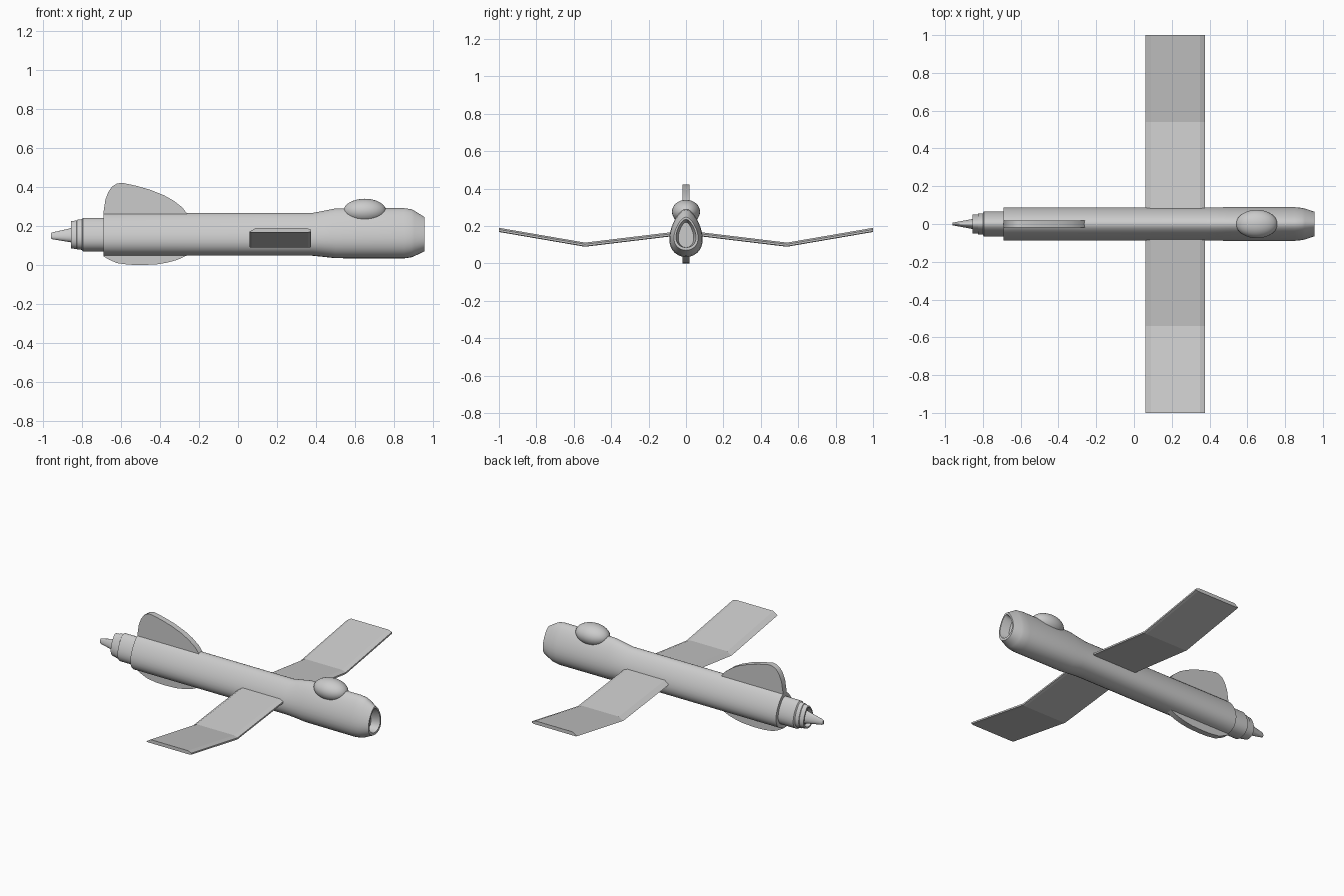
import bpy, bmesh, math

if "Cube" in bpy.data.objects:
    bpy.data.objects.remove(bpy.data.objects["Cube"])

grey = bpy.data.materials.new("light_grey")
grey.diffuse_color = (0.6, 0.6, 0.6, 1)
grey.use_nodes = True
grey.node_tree.nodes["Principled BSDF"].inputs["Base Color"].default_value = grey.diffuse_color


def finish(name, bm, smooth=True):
    bmesh.ops.recalc_face_normals(bm, faces=bm.faces)
    me = bpy.data.meshes.new(name)
    bm.to_mesh(me)
    bm.free()
    ob = bpy.data.objects.new(name, me)
    bpy.context.collection.objects.link(ob)
    me.materials.append(grey)
    if smooth:
        bpy.ops.object.select_all(action='DESELECT')
        ob.select_set(True)
        bpy.context.view_layer.objects.active = ob
        bpy.ops.object.shade_smooth_by_angle(angle=math.radians(30))
    return ob


def loft(name, sections, egg=0.3, n=32):
    """Skin egg-shaped rings; each section is (x, half width, bottom z, top z)."""
    bm = bmesh.new()
    rings = []
    for x, w, lo, hi in sections:
        ring = []
        for i in range(n):
            t = 2 * math.pi * i / n
            y = w * math.sin(t) * (1 - egg * math.cos(t)) / 1.06
            ring.append(bm.verts.new((x, y, (lo + hi) / 2 + (hi - lo) / 2 * math.cos(t))))
        rings.append(ring)
    for a, b in zip(rings, rings[1:]):
        for i in range(n):
            j = (i + 1) % n
            bm.faces.new((a[i], a[j], b[j], b[i]))
    bm.faces.new(rings[0])
    bm.faces.new(rings[-1])
    return finish(name, bm)


# Fuselage with nose intake recess
loft("fuselage", [
    (-0.69, 0.09, 0.048, 0.267), (0.38, 0.09, 0.048, 0.267), (0.44, 0.09, 0.042, 0.278),
    (0.50, 0.091, 0.035, 0.29), (0.85, 0.091, 0.034, 0.292), (0.89, 0.087, 0.04, 0.286),
    (0.905, 0.083, 0.046, 0.278), (0.955, 0.066, 0.07, 0.247),
    (0.955, 0.055, 0.085, 0.235), (0.90, 0.042, 0.085, 0.22)])

# Stepped exhaust nozzle with recess, and tail cone
loft("exhaust_nozzle", [
    (-0.68, 0.068, 0.07, 0.242), (-0.795, 0.068, 0.07, 0.242), (-0.80, 0.058, 0.078, 0.235),
    (-0.825, 0.056, 0.08, 0.232), (-0.827, 0.052, 0.082, 0.228), (-0.855, 0.05, 0.085, 0.226),
    (-0.855, 0.043, 0.095, 0.215), (-0.83, 0.04, 0.1, 0.21)])
loft("tail_cone", [
    (-0.82, 0.034, 0.105, 0.2), (-0.86, 0.026, 0.117, 0.188),
    (-0.95, 0.009, 0.132, 0.168), (-0.96, 0.007, 0.136, 0.164)])

# Cranked wings, mirrored left and right
profile = [(0.06, -0.008), (0.09, 0.011), (0.35, 0.011), (0.375, 0.002),
           (0.375, -0.008), (0.36, -0.011), (0.07, -0.011)]
stations = [(0.0, 0.165), (0.54, 0.1), (1.0, 0.179)]
for side, label in ((1, "left"), (-1, "right")):
    bm = bmesh.new()
    rows = [[bm.verts.new((x, side * y, z + dz)) for x, dz in profile] for y, z in stations]
    for a, b in zip(rows, rows[1:]):
        for i in range(len(profile)):
            j = (i + 1) % len(profile)
            bm.faces.new((a[i], a[j], b[j], b[i]))
    bm.faces.new(rows[0])
    bm.faces.new(rows[-1])
    finish(label + "_wing", bm, smooth=False)


def fin(name, outline, half=0.018):
    bm = bmesh.new()
    face = bm.faces.new([bm.verts.new((x, -half, z)) for x, z in outline])
    new = bmesh.ops.extrude_face_region(bm, geom=[face])["geom"]
    bmesh.ops.translate(bm, vec=(0, 2 * half, 0),
                        verts=[v for v in new if isinstance(v, bmesh.types.BMVert)])
    finish(name, bm)


# Upper and lower tail fins
fin("upper_fin", [(-0.69, 0.24), (-0.69, 0.27), (-0.68, 0.335), (-0.665, 0.375), (-0.645, 0.403),
                  (-0.62, 0.418), (-0.595, 0.422), (-0.52, 0.406), (-0.45, 0.386), (-0.38, 0.358),
                  (-0.33, 0.33), (-0.285, 0.295), (-0.26, 0.262), (-0.26, 0.24)])
fin("lower_fin", [(-0.69, 0.08), (-0.69, 0.045), (-0.66, 0.027), (-0.62, 0.01), (-0.56, 0.002),
                  (-0.5, 0.0), (-0.42, 0.003), (-0.36, 0.013), (-0.31, 0.027), (-0.26, 0.05),
                  (-0.26, 0.08)])

# Canopy bubble
bm = bmesh.new()
bmesh.ops.create_uvsphere(bm, u_segments=32, v_segments=16, radius=1)
bmesh.ops.scale(bm, vec=(0.11, 0.075, 0.064), verts=bm.verts)
bmesh.ops.translate(bm, vec=(0.65, 0, 0.276), verts=bm.verts)
for v in bm.verts:
    v.co.y *= 1.0
finish("canopy", bm)
